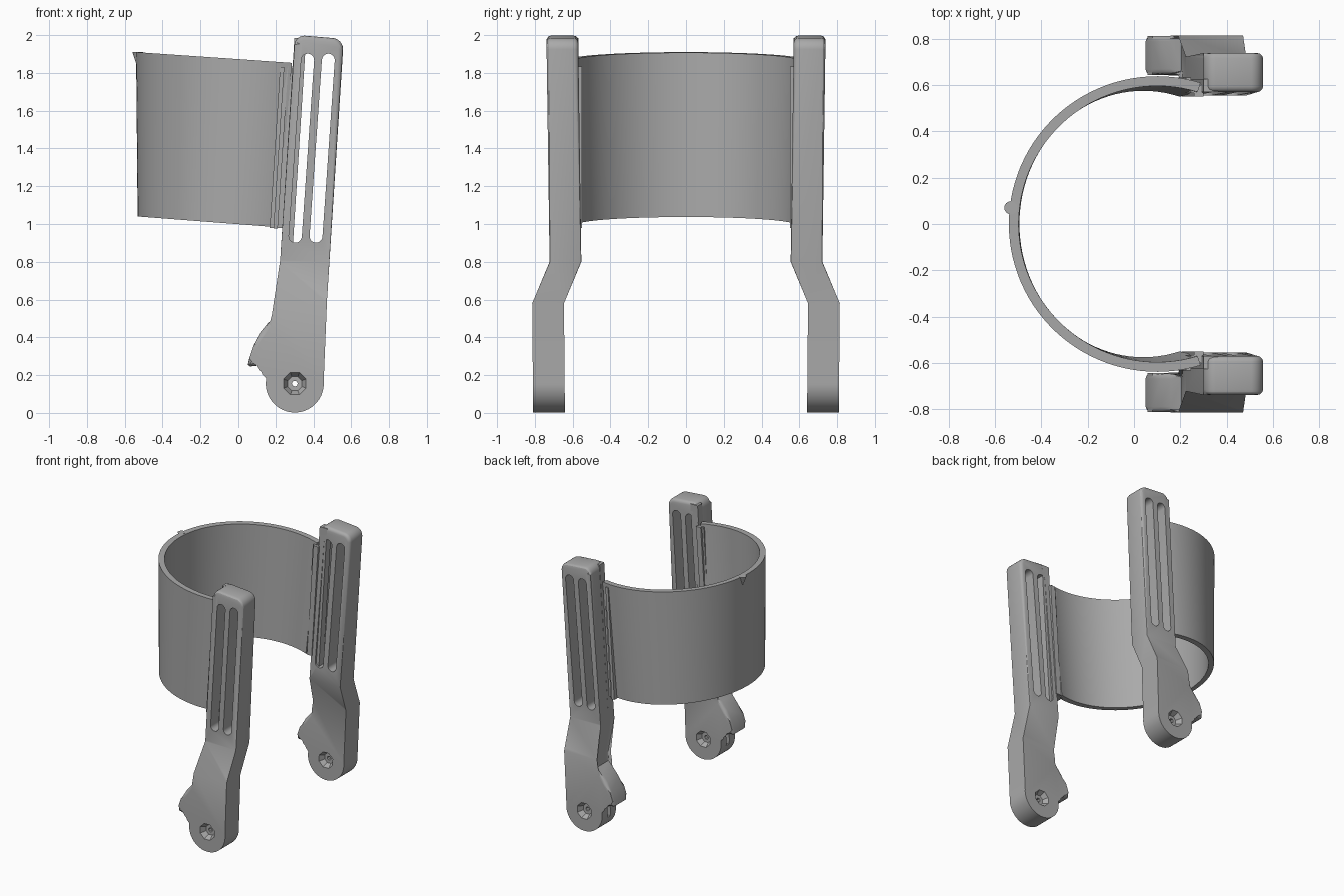
import bpy, bmesh
from math import sin, cos, pi, radians
from mathutils import Vector

if "Cube" in bpy.data.objects:
    bpy.data.objects.remove(bpy.data.objects["Cube"])

grey = bpy.data.materials.new("plain grey")
grey.use_nodes = True
GREY = (0.4, 0.4, 0.4, 1)
grey.diffuse_color = GREY
grey.node_tree.nodes["Principled BSDF"].inputs["Base Color"].default_value = GREY


def make(name, bm, angle=30):
    bmesh.ops.recalc_face_normals(bm, faces=bm.faces)
    mesh = bpy.data.meshes.new(name)
    bm.to_mesh(mesh)
    bm.free()
    mesh.materials.append(grey)
    ob = bpy.data.objects.new(name, mesh)
    bpy.context.collection.objects.link(ob)
    activate(ob)
    bpy.ops.object.shade_smooth_by_angle(angle=radians(angle))
    return ob


def activate(ob):
    bpy.ops.object.select_all(action='DESELECT')
    ob.select_set(True)
    bpy.context.view_layer.objects.active = ob


def prism(bm, outline, y0, y1, grow=1.0):
    """Extrude an XZ outline along y, optionally scaling the far end."""
    mid = sum((Vector(p) for p in outline), Vector((0, 0))) / len(outline)
    near = [bm.verts.new((x, y0, z)) for x, z in outline]
    far = [bm.verts.new((mid.x + (x - mid.x) * grow, y1, mid.y + (z - mid.y) * grow))
           for x, z in outline]
    n = len(outline)
    bm.faces.new(near)
    bm.faces.new(far[::-1])
    for i in range(n):
        j = (i + 1) % n
        bm.faces.new((near[j], near[i], far[i], far[j]))
    return near, far


def arc(cx, cz, r, start, end, n):
    return [(cx + r * cos(radians(start + (end - start) * i / n)),
             cz + r * sin(radians(start + (end - start) * i / n))) for i in range(n + 1)]


def cut(target, bm):
    cutter = make("cutter", bm)
    cutter.hide_render = True
    mod = target.modifiers.new("cut", 'BOOLEAN')
    mod.operation, mod.solver, mod.object = 'DIFFERENCE', 'EXACT', cutter
    activate(target)
    bpy.ops.object.modifier_apply(modifier=mod.name)
    bpy.data.objects.remove(cutter)


def mirror(ob):
    mod = ob.modifiers.new("mirror", 'MIRROR')
    mod.use_axis = (False, True, False)
    mod.use_mirror_merge = False


# Sideways position of the arm centre at each height
JOG = [(0.0, -0.725), (0.58, -0.73), (0.8, -0.638), (2.0, -0.655)]


def jog(z):
    for (z0, y0), (z1, y1) in zip(JOG, JOG[1:]):
        if z <= z1:
            return y0 + (y1 - y0) * (z - z0) / (z1 - z0)
    return JOG[-1][1]


# Arm: hooked outline, rounded rim, bent sideways at two heights
HALF = 0.084
PX, PZ = 0.302, 0.155
outline = arc(PX, PZ, 0.153, 170, 365, 26)
outline += [(0.472, 0.6)]
outline += arc(0.497, 1.925, 0.06, 0, 80, 6)
outline += arc(0.352, 1.945, 0.052, 90, 175, 6)
outline += [(0.225, 0.81), (0.205, 0.512)]
outline += [(0.16, 0.475), (0.115, 0.42), (0.08, 0.355), (0.058, 0.29), (0.05, 0.255)]
outline += [(0.062, 0.246), (0.1, 0.25)]
outline += arc(0.108, 0.205, 0.046, 80, 0, 6)
bm = bmesh.new()
near, far = prism(bm, outline, -HALF, HALF)
rim = [e for e in bm.edges if abs(e.verts[0].co.y - e.verts[1].co.y) < 1e-5]
bmesh.ops.bevel(bm, geom=rim, offset=0.024, segments=3, profile=0.5,
                affect='EDGES', clamp_overlap=False)
for z, _ in JOG[1:3]:
    bmesh.ops.bisect_plane(bm, geom=bm.verts[:] + bm.edges[:] + bm.faces[:],
                           plane_co=(0, 0, z), plane_no=(0, 0, 1))
for v in bm.verts:
    v.co.y += jog(v.co.z)
arms = make("side_arms", bm)

# Two long slots through the arm
for x in (0.305, 0.414):
    bm = bmesh.new()
    top = arc(x + 0.065, 1.868, 0.034, -4, 176, 10)
    bottom = arc(x, 0.935, 0.034, 176, 356, 10)
    prism(bm, top + bottom, -1, -0.4)
    cut(arms, bm)

# Pivot: tapered octagonal recess on both faces and a small through hole
for face, depth in ((-0.725 - HALF, 1), (-0.725 + HALF, -1)):
    bm = bmesh.new()
    octagon = arc(PX, PZ, 0.065, 22.5, 337.5, 7)
    prism(bm, octagon, face - 0.003 * depth, face + 0.04 * depth, 0.62)
    cut(arms, bm)
bm = bmesh.new()
prism(bm, arc(PX, PZ, 0.015, 0, 330, 11), -1, -0.5)
cut(arms, bm)

# Narrow pocket in the edge under the hook
bm = bmesh.new()
prism(bm, [(0.1, 0.12), (0.2, 0.12), (0.2, 0.2), (0.1, 0.2)], -0.742, -0.708)
cut(arms, bm)
activate(arms)
bpy.ops.object.shade_smooth_by_angle(angle=radians(30))
mirror(arms)


def strip(name, x0, x1, z0, z1, y0, y1):
    """Upright bar that leans with the arm; x is given at its foot."""
    lean = 0.064 * (z1 - z0)
    bm = bmesh.new()
    prism(bm, [(x0, z0), (x1, z0), (x1 + lean, z1), (x0 + lean, z1)], y0, y1)
    mirror(make(name, bm))


# Flange and hinge rails joining the band to the arms
strip("arm_flanges", 0.228, 0.29, 0.86, 1.985, -0.625, -0.57)
strip("inner_rails", 0.205, 0.245, 0.98, 1.835, -0.6, -0.55)
strip("middle_rails", 0.19, 0.212, 0.975, 1.835, -0.615, -0.565)
strip("outer_rails", 0.17, 0.192, 0.98, 1.83, -0.632, -0.58)

# Curved band: open ring whose ends lean with the arms
STEPS, SPAN = 64, radians(107)


def band_point(a, inset, low):
    x = 0.1 - (0.64 - inset) * cos(a)
    y = (0.638 - inset) * sin(a)
    t = (x + 0.54) / 0.8
    if low:
        return x + 0.008 - 0.085 * t, y * 0.965, 1.04 - 0.055 * t
    return x, y, 1.91 - 0.055 * t


bm = bmesh.new()
rings = []
for i in range(STEPS + 1):
    a = -SPAN + 2 * SPAN * i / STEPS
    rings.append([bm.verts.new(band_point(a, inset, low))
                  for inset, low in ((0, True), (0, False), (0.042, False), (0.042, True))])
for r, s in zip(rings, rings[1:]):
    for k in range(4):
        m = (k + 1) % 4
        bm.faces.new((r[k], r[m], s[m], s[k]))
bm.faces.new(rings[0])
bm.faces.new(rings[-1][::-1])
make("curved_band", bm)

# Small nub at the rim of the band
bm = bmesh.new()
bmesh.ops.create_cone(bm, cap_ends=True, segments=16, radius1=0.004, radius2=0.028, depth=0.07)
bmesh.ops.translate(bm, verts=bm.verts, vec=(-0.532, 0.07, 1.875))
make("rim_nub", bm)
